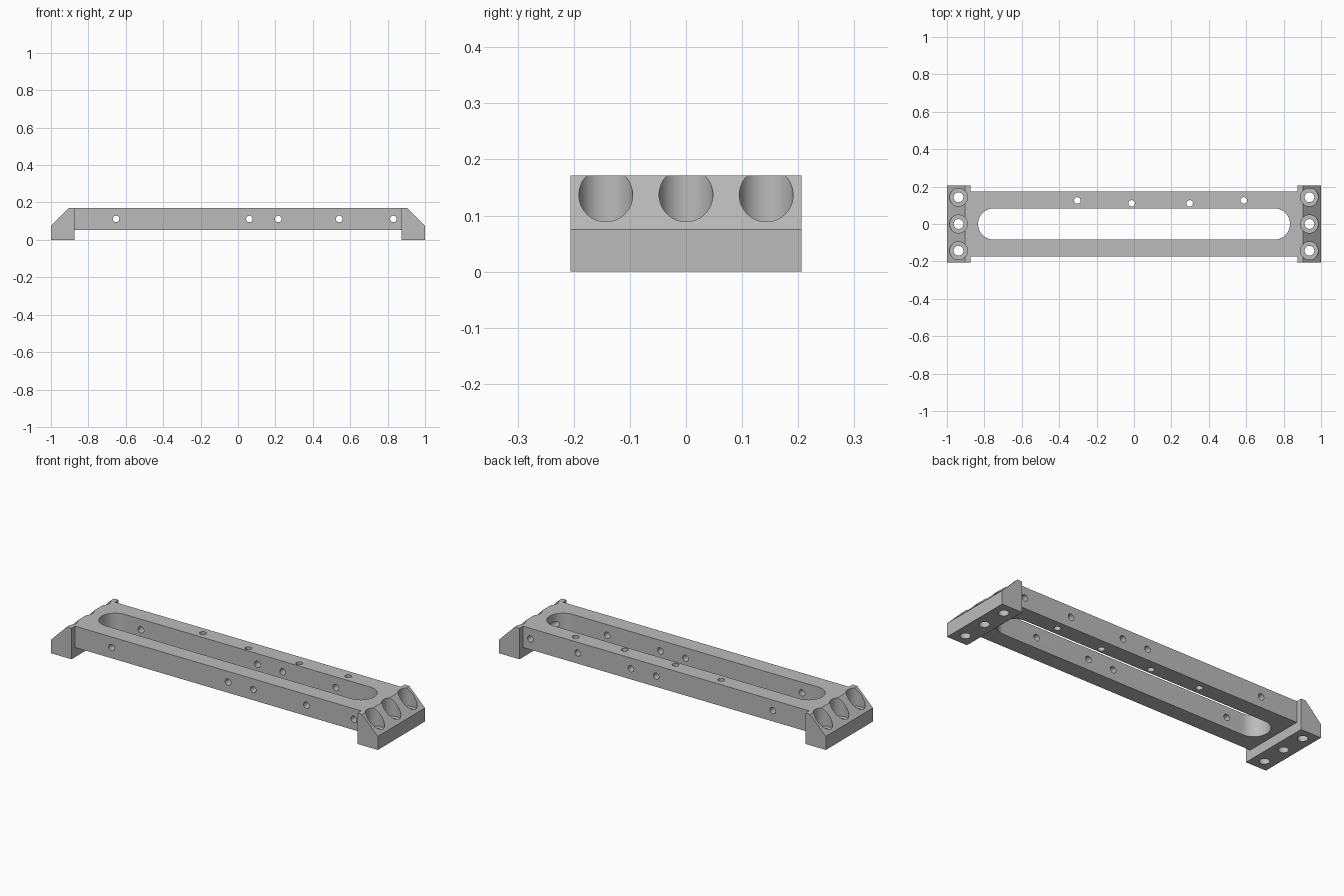
import bpy, bmesh, math
from mathutils import Matrix, Vector

cube = bpy.data.objects.get("Cube")
if cube:
    bpy.data.objects.remove(cube, do_unlink=True)

# Main dimensions
TOP, RAIL_BOTTOM = 0.171, 0.053
RAIL_HALF_Y, BLOCK_HALF_Y = 0.174, 0.206
BLOCK_INNER, SLOT_HALF, SLOT_R = 0.875, 0.834, 0.083
BOLT_X, BOLT_Y, PIN_R = 0.938, 0.143, 0.0175

grey = bpy.data.materials.new("grey_metal")
grey.use_nodes = True
colour = (0.5, 0.5, 0.5, 1)
grey.diffuse_color = colour
grey.node_tree.nodes["Principled BSDF"].inputs["Base Color"].default_value = colour


def prism(name, points, direction):
    """Extrude a flat outline into a closed solid."""
    bm = bmesh.new()
    face = bm.faces.new([bm.verts.new(p) for p in points])
    out = bmesh.ops.extrude_face_region(bm, geom=[face])
    verts = [v for v in out["geom"] if isinstance(v, bmesh.types.BMVert)]
    bmesh.ops.translate(bm, verts=verts, vec=Vector(direction))
    bmesh.ops.recalc_face_normals(bm, faces=bm.faces)
    mesh = bpy.data.meshes.new(name)
    bm.to_mesh(mesh)
    bm.free()
    mesh.materials.append(grey)
    obj = bpy.data.objects.new(name, mesh)
    bpy.context.collection.objects.link(obj)
    return obj


def cylinder(name, centre, radius, length, along_y=False):
    """Cylinder cutter, centred, along z or y."""
    ring = [2 * math.pi * i / 48 for i in range(48)]
    pts = [Vector((radius * math.cos(a), radius * math.sin(a), -length / 2)) for a in ring]
    turn = Matrix.Rotation(math.pi / 2 if along_y else 0, 3, "X")
    c = Vector(centre)
    return prism(name, [turn @ p + c for p in pts], turn @ Vector((0, 0, length)))


def combine(target, tool, operation):
    """Apply a boolean and discard the tool."""
    tool.hide_render = True
    mod = target.modifiers.new(operation.lower(), "BOOLEAN")
    mod.operation, mod.solver, mod.object = operation, "EXACT", tool
    bpy.context.view_layer.objects.active = target
    bpy.ops.object.modifier_apply(modifier=mod.name)
    bpy.data.objects.remove(tool, do_unlink=True)


# Long rail body
L, W = BLOCK_INNER + 0.006, RAIL_HALF_Y
bracket = prism("mounting_bracket",
                [(-L, -W, RAIL_BOTTOM), (L, -W, RAIL_BOTTOM), (L, W, RAIL_BOTTOM), (-L, W, RAIL_BOTTOM)],
                (0, 0, TOP - RAIL_BOTTOM))

# Chamfered end blocks
profile = [(BLOCK_INNER, 0), (1, 0), (1, 0.075), (0.904, TOP), (BLOCK_INNER, TOP)]
for s in (-1, 1):
    block = prism("end_block", [(s * x, -BLOCK_HALF_Y, z) for x, z in profile], (0, 2 * BLOCK_HALF_Y, 0))
    combine(bracket, block, "UNION")

# Long rounded slot
slot = []
for s in (1, -1):
    for i in range(33):
        a = -math.pi / 2 + math.pi * i / 32
        slot.append((s * (SLOT_HALF - SLOT_R + SLOT_R * math.cos(a)), s * SLOT_R * math.sin(a), -0.1))
combine(bracket, prism("slot_cutter", slot, (0, 0, 0.5)), "DIFFERENCE")

# Counterbored bolt holes in both end blocks
for x in (-BOLT_X, BOLT_X):
    for y in (-BOLT_Y, 0, BOLT_Y):
        combine(bracket, cylinder("counterbore", (x, y, 0.17), 0.048, 0.2), "DIFFERENCE")
        combine(bracket, cylinder("bolt_hole", (x, y, 0.1), 0.026, 0.5), "DIFFERENCE")

# Vertical pin holes in the back rail
for x, y in ((-0.303, 0.126), (-0.013, 0.11), (0.298, 0.11), (0.587, 0.126)):
    combine(bracket, cylinder("rail_hole", (x, y, 0.1), PIN_R, 0.5), "DIFFERENCE")

# Cross holes through both rails
for x in (-0.652, 0.061, 0.215, 0.541, 0.831):
    combine(bracket, cylinder("cross_hole", (x, 0, 0.112), PIN_R, 1, True), "DIFFERENCE")

# Smooth the bores, keep machined edges sharp
bpy.ops.object.select_all(action="DESELECT")
bracket.select_set(True)
bpy.context.view_layer.objects.active = bracket
bpy.ops.object.shade_smooth_by_angle(angle=math.radians(30))
